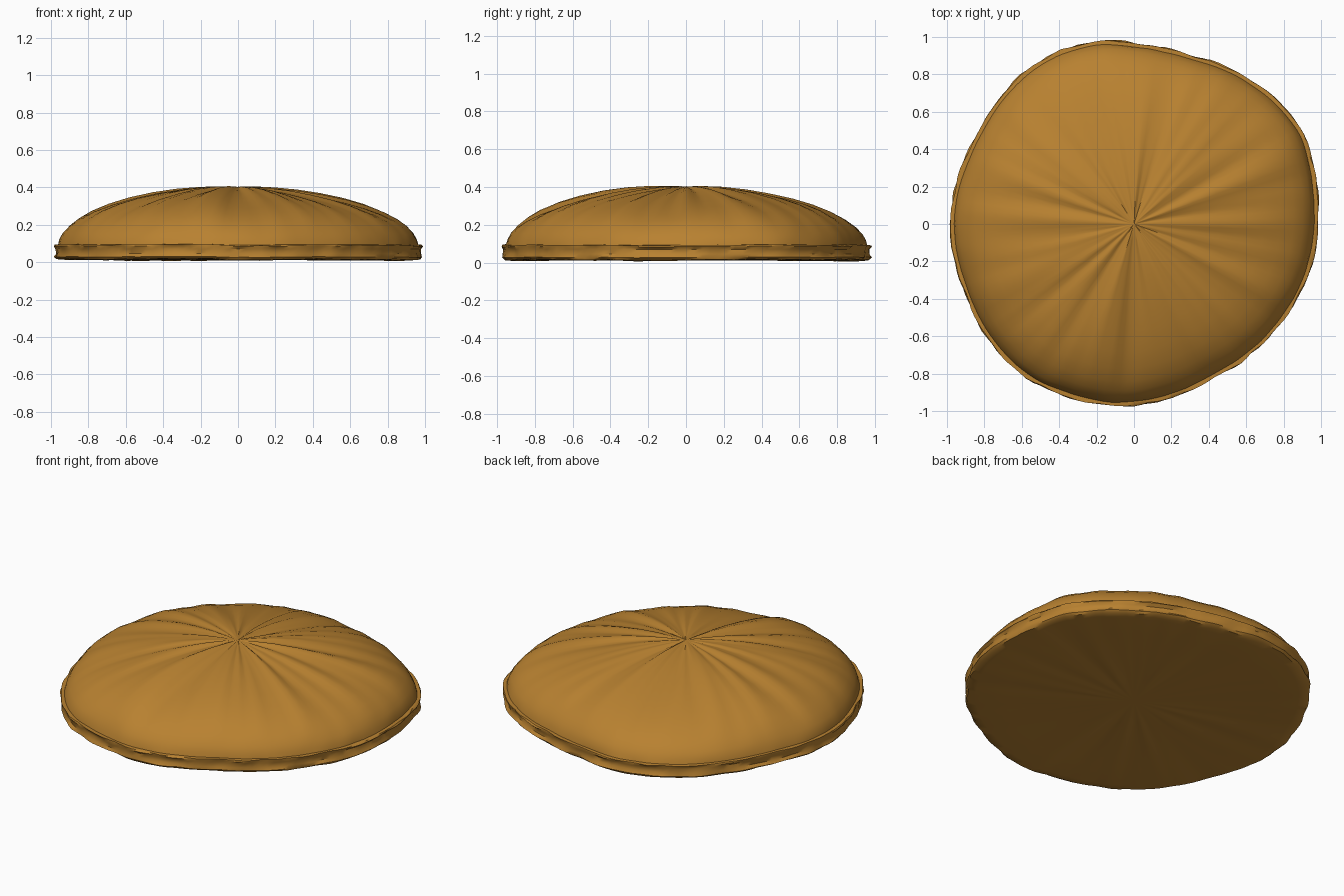
import bpy, bmesh, math
from mathutils import Vector, noise

if "Cube" in bpy.data.objects:
    bpy.data.objects.remove(bpy.data.objects["Cube"])

SEG = 144

# outline of the hand-shaped crust seen from above (x, y)
OUTLINE = [(.99, 0), (.98, .24), (.90, .51), (.73, .70), (.51, .84), (.30, .91), (.03, .97),
           (-.18, .985), (-.40, .93), (-.61, .80), (-.81, .55), (-.90, .37), (-.99, 0),
           (-.93, -.32), (-.77, -.64), (-.56, -.84), (-.32, -.94), (-.10, -.98),
           (.14, -.95), (.41, -.84), (.62, -.71), (.81, -.51), (.94, -.27)]
POLAR = [(math.atan2(y, x) % math.tau, math.hypot(x, y)) for x, y in OUTLINE]


def outline_radius(a):
    n = len(POLAR)
    for i in range(n):
        a0, r0 = POLAR[i]
        a1, r1 = POLAR[(i + 1) % n]
        if i == n - 1:
            a1 += math.tau
        if a0 <= a <= a1:
            t = (a - a0) / (a1 - a0)
            p, q = POLAR[i - 1][1], POLAR[(i + 2) % n][1]
            return .5 * (2 * r0 + (r1 - p) * t + (2 * p - 5 * r0 + 4 * r1 - q) * t * t
                         + (3 * r0 - p - 3 * r1 + q) * t ** 3)
    return 1.0


def wobble(a, freq, seed):
    return noise.noise(Vector((math.cos(a) * freq, math.sin(a) * freq, seed)))


def lathe(name, profile, material):
    """profile: (radius fraction, height, rim raggedness, radial ridge height)"""
    bm = bmesh.new()
    rings = []
    for k, (f, z, ragged, ridge) in enumerate(profile):
        if f == 0:
            rings.append([bm.verts.new((0, 0, z))])
            continue
        ring = []
        for i in range(SEG):
            a = math.tau * i / SEG
            r = f * outline_radius(a) + ragged * wobble(a, 9, k * .6)
            h = z + ridge * (wobble(a, 3.5, 7 + f * .6) + .5 * wobble(a, 8, 3 + f))
            ring.append(bm.verts.new((r * math.cos(a), r * math.sin(a), h)))
        rings.append(ring)
    for lo, hi in zip(rings, rings[1:]):
        for i in range(SEG):
            j = (i + 1) % SEG
            if len(lo) == 1:
                bm.faces.new((lo[0], hi[j], hi[i]))
            elif len(hi) == 1:
                bm.faces.new((lo[i], lo[j], hi[0]))
            else:
                bm.faces.new((lo[i], lo[j], hi[j], hi[i]))
    mesh = bpy.data.meshes.new(name)
    bm.to_mesh(mesh)
    bm.free()
    mesh.materials.append(material)
    obj = bpy.data.objects.new(name, mesh)
    bpy.context.collection.objects.link(obj)
    bpy.context.view_layer.objects.active = obj
    obj.select_set(True)
    bpy.ops.object.shade_smooth_by_angle(angle=math.radians(40))
    obj.select_set(False)
    return obj


crust = bpy.data.materials.new("golden crust")
crust.diffuse_color = (.48, .22, .03, 1)
crust.use_nodes = True
crust.node_tree.nodes["Principled BSDF"].inputs["Base Color"].default_value = crust.diffuse_color

# flat underside, ragged rim band, ledge and domed top in one closed skin
profile = [(0, .015, 0, 0), (.25, .015, 0, .006), (.5, .015, 0, .008), (.75, .014, 0, .008),
           (.93, .012, 0, .008), (.98, .016, .012, .008), (.992, .028, .014, .004),
           (.985, .045, .014, 0), (.985, .07, .012, 0), (.994, .085, .012, .004),
           (.992, .093, .012, .006), (.972, .094, .004, .004),
           (.965, .12, .004, .004), (.945, .155, .004, .008), (.91, .193, .004, .012),
           (.86, .23, .004, .018), (.79, .267, 0, .024), (.70, .301, 0, .028),
           (.59, .332, 0, .030), (.46, .359, 0, .030), (.33, .380, 0, .026),
           (.20, .394, 0, .020), (.09, .400, 0, .012), (0, .402, 0, 0)]
lathe("bread_bun_top", profile, crust)
